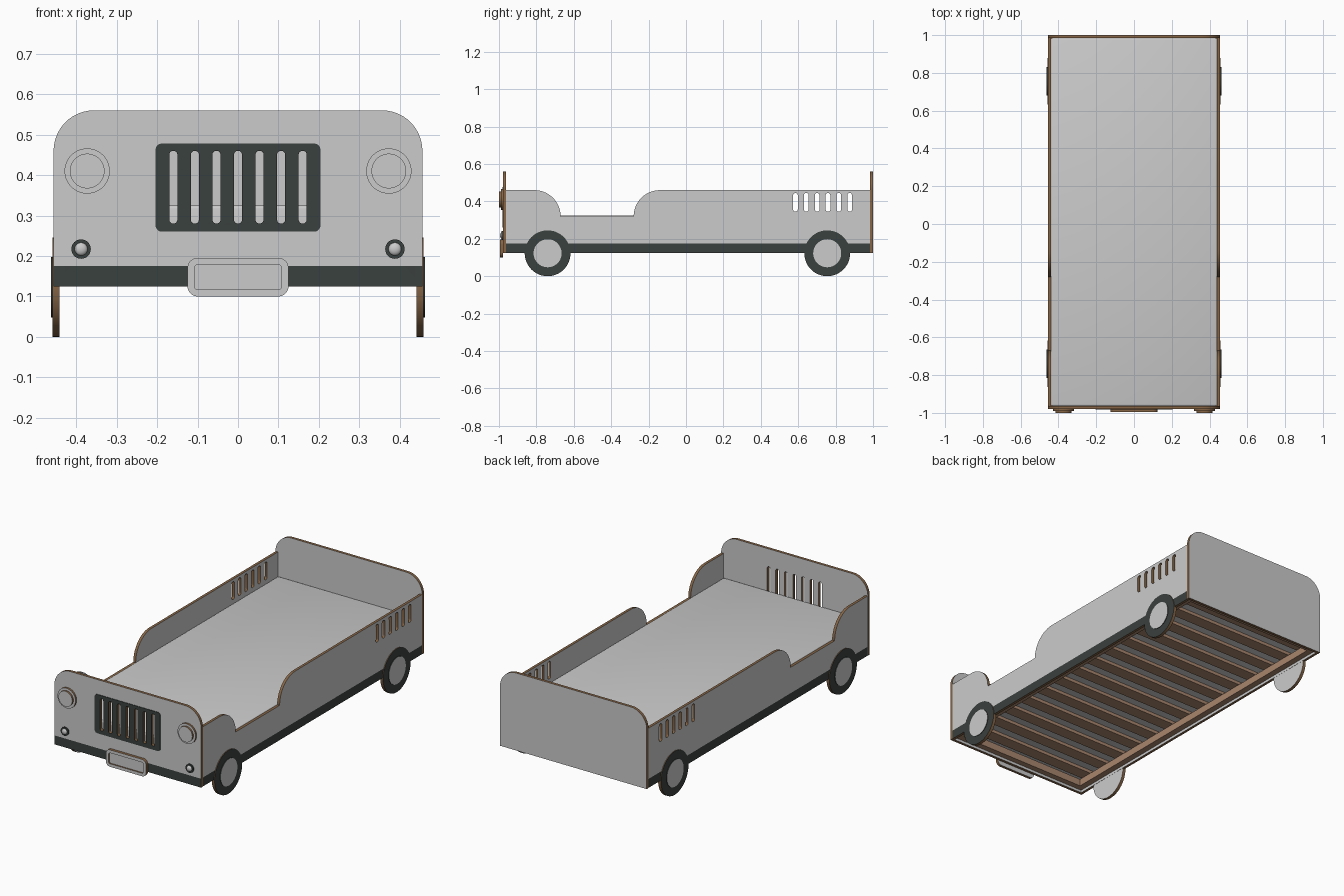
import bpy, bmesh, math
from mathutils import Vector

if "Cube" in bpy.data.objects:
    bpy.data.objects.remove(bpy.data.objects["Cube"])


def material(name, rgb):
    m = bpy.data.materials.new(name)
    m.diffuse_color = (*rgb, 1)
    m.use_nodes = True
    m.node_tree.nodes["Principled BSDF"].inputs["Base Color"].default_value = m.diffuse_color
    return m


PAINT = material("light_grey_paint", (0.60, 0.60, 0.60))
DARK = material("charcoal_paint", (0.042, 0.052, 0.049))
EDGE = material("brown_board_edge", (0.24, 0.13, 0.06))
WOOD = material("slat_wood", (0.40, 0.24, 0.155))
STRIPE_TOP = 0.175


def arc(cu, cv, r, a0, a1, n=12):
    return [(cu + r * math.cos(math.radians(a0 + (a1 - a0) * i / n)),
             cv + r * math.sin(math.radians(a0 + (a1 - a0) * i / n))) for i in range(n + 1)]


def rounded(u0, v0, u1, v1, rt, rb=None, n=8):
    rb = rt if rb is None else rb
    pts = arc(u1 - rt, v1 - rt, rt, 0, 90, n) + arc(u0 + rt, v1 - rt, rt, 90, 180, n)
    if rb > 0:
        return pts + arc(u0 + rb, v0 + rb, rb, 180, 270, n) + arc(u1 - rb, v0 + rb, rb, 270, 360, n)
    return pts + [(u0, v0), (u1, v0)]


def circle(cu, cv, r, n=48):
    return arc(cu, cv, r, 0, 360 - 360 / n, n - 1)


def finish(bm, name, mats):
    """Smooth shading with sharp edges kept, then make the object."""
    for f in bm.faces:
        f.smooth = True
    for e in bm.edges:
        e.smooth = len(e.link_faces) == 2 and e.calc_face_angle(0) < math.radians(30)
    me = bpy.data.meshes.new(name)
    bm.to_mesh(me)
    bm.free()
    for m in mats:
        me.materials.append(m)
    ob = bpy.data.objects.new(name, me)
    bpy.context.collection.objects.link(ob)
    return ob


def board(name, loops, axis, lo, hi, mats=(PAINT, EDGE, DARK), outer=None, split=None):
    """Board cut from outlines (first outer, rest holes), thick along axis from lo to hi.
    Faces get mats[0], rims mats[1]; the outer side below 'split' gets mats[2]."""
    cu = bpy.data.curves.new(name + "_outline", 'CURVE')
    cu.dimensions, cu.fill_mode = '2D', 'BOTH'
    cu.extrude = (hi - lo) / 2
    for loop in loops:
        s = cu.splines.new('POLY')
        s.points.add(len(loop) - 1)
        for p, (u, v) in zip(s.points, loop):
            p.co = (u, v, 0, 1)
        s.use_cyclic_u = True
    tmp = bpy.data.objects.new(name + "_outline", cu)
    bpy.context.collection.objects.link(tmp)
    me = tmp.to_mesh()
    bm = bmesh.new()
    bm.from_mesh(me)
    tmp.to_mesh_clear()
    bpy.data.objects.remove(tmp)
    bpy.data.curves.remove(cu)
    mid = (lo + hi) / 2
    for v in bm.verts:
        u, w, t = v.co
        v.co = (u, mid + t, w) if axis == 1 else (mid + t, u, w)
    bmesh.ops.remove_doubles(bm, verts=bm.verts, dist=1e-5)
    if split:
        bmesh.ops.bisect_plane(bm, geom=bm.verts[:] + bm.edges[:] + bm.faces[:], dist=1e-6,
                               plane_co=(0, 0, split), plane_no=(0, 0, 1))
    bmesh.ops.recalc_face_normals(bm, faces=bm.faces)
    bm.normal_update()
    for f in bm.faces:
        n = f.normal[axis]
        f.material_index = 0 if abs(n) > 0.7 else 1
        if split and outer and n * outer > 0.7 and f.calc_center_median().z < split:
            f.material_index = 2
    return finish(bm, name, mats)


def box(name, lo, hi, mat, bevel=0):
    bm = bmesh.new()
    bmesh.ops.create_cube(bm, size=1)
    for v in bm.verts:
        v.co = [lo[i] + (v.co[i] + 0.5) * (hi[i] - lo[i]) for i in range(3)]
    if bevel:
        bmesh.ops.bevel(bm, geom=bm.edges[:], offset=bevel, segments=3, profile=0.5, affect='EDGES')
    return finish(bm, name, [mat])


# Front board with grille slots, and rear board
slots = [rounded(i * 0.0533 - 0.010, 0.28, i * 0.0533 + 0.010, 0.46, 0.0099) for i in range(-3, 4)]
end_outline = rounded(-0.456, 0.125, 0.456, 0.56, 0.10, 0, 14)
board("front_board", [end_outline] + slots, 1, -0.979, -0.963, outer=-1, split=STRIPE_TOP)
board("rear_board", [end_outline], 1, 0.984, 1.0)
board("grille_plate", [rounded(-0.204, 0.26, 0.204, 0.478, 0.016)] + slots, 1, -0.982, -0.979,
      mats=(DARK, DARK, DARK))

# Number-plate style bumper: back plate plus raised frame
plate = rounded(-0.125, 0.10, 0.125, 0.195, 0.025)
board("bumper_plate", [plate], 1, -0.987, -0.979)
board("bumper_frame", [plate, rounded(-0.107, 0.117, 0.107, 0.178, 0.007)], 1, -0.995, -0.987)

# Side board outline with the door dip, and rear vents
side_outline = ([(-0.963, 0.125), (0.984, 0.125), (0.984, 0.46)]
                + arc(-0.14, 0.32, 0.14, 90, 180) + arc(-0.81, 0.32, 0.14, 0, 90) + [(-0.963, 0.46)])
vents = [rounded(0.585 + i * 0.058 - 0.0125, 0.345, 0.585 + i * 0.058 + 0.0125, 0.445, 0.0124)
         for i in range(6)]

for s, side in ((-1, "left"), (1, "right")):
    def span(a, b):
        return sorted((s * a, s * b))

    board(side + "_side_board", [side_outline] + vents, 0, *span(0.440, 0.455), outer=s, split=STRIPE_TOP)
    # Wheels: disc with dark outer face and a pale hub plate
    for y, end in ((-0.74, "front"), (0.755, "rear")):
        board(f"{side}_{end}_wheel", [circle(y, 0.1225, 0.1225)], 0, *span(0.441, 0.4585),
              outer=s, split=0.5)
        board(f"{side}_{end}_hub", [circle(y, 0.1225, 0.075)], 0, *span(0.4585, 0.462),
              mats=(PAINT, DARK, DARK))
    # Headlights in two steps
    board(side + "_headlight_base", [circle(s * 0.373, 0.41, 0.056)], 1, -0.990, -0.979)
    board(side + "_headlight_lens", [circle(s * 0.373, 0.41, 0.043)], 1, -1.0, -0.990)
    # Small lamp: dark ring and dome
    board(side + "_lamp_ring", [circle(s * 0.388, 0.217, 0.024, 32)], 1, -0.986, -0.979,
          mats=(DARK, DARK, DARK))
    bm = bmesh.new()
    bmesh.ops.create_uvsphere(bm, u_segments=24, v_segments=12, radius=0.016)
    for v in bm.verts:
        v.co = Vector((v.co.x + s * 0.388, v.co.y * 0.6 - 0.985, v.co.z + 0.217))
    finish(bm, side + "_lamp_dome", [PAINT])
    # Long rail carrying the slats
    x0, x1 = span(0.405, 0.440)
    box(side + "_rail", (x0, -0.963, 0.14), (x1, 0.984, 0.18), WOOD)

# Cross rails, slats and mattress
box("front_rail", (-0.405, -0.963, 0.14), (0.405, -0.93, 0.18), WOOD)
box("rear_rail", (-0.405, 0.951, 0.14), (0.405, 0.984, 0.18), WOOD)
COUNT = 14
for i in range(COUNT):
    y = -0.88 + i * 1.78 / (COUNT - 1)
    box(f"slat_{i + 1}", (-0.438, y - 0.035, 0.18), (0.438, y + 0.035, 0.198), WOOD)
box("mattress", (-0.440, -0.963, 0.198), (0.440, 0.984, 0.325), PAINT, bevel=0.008)
